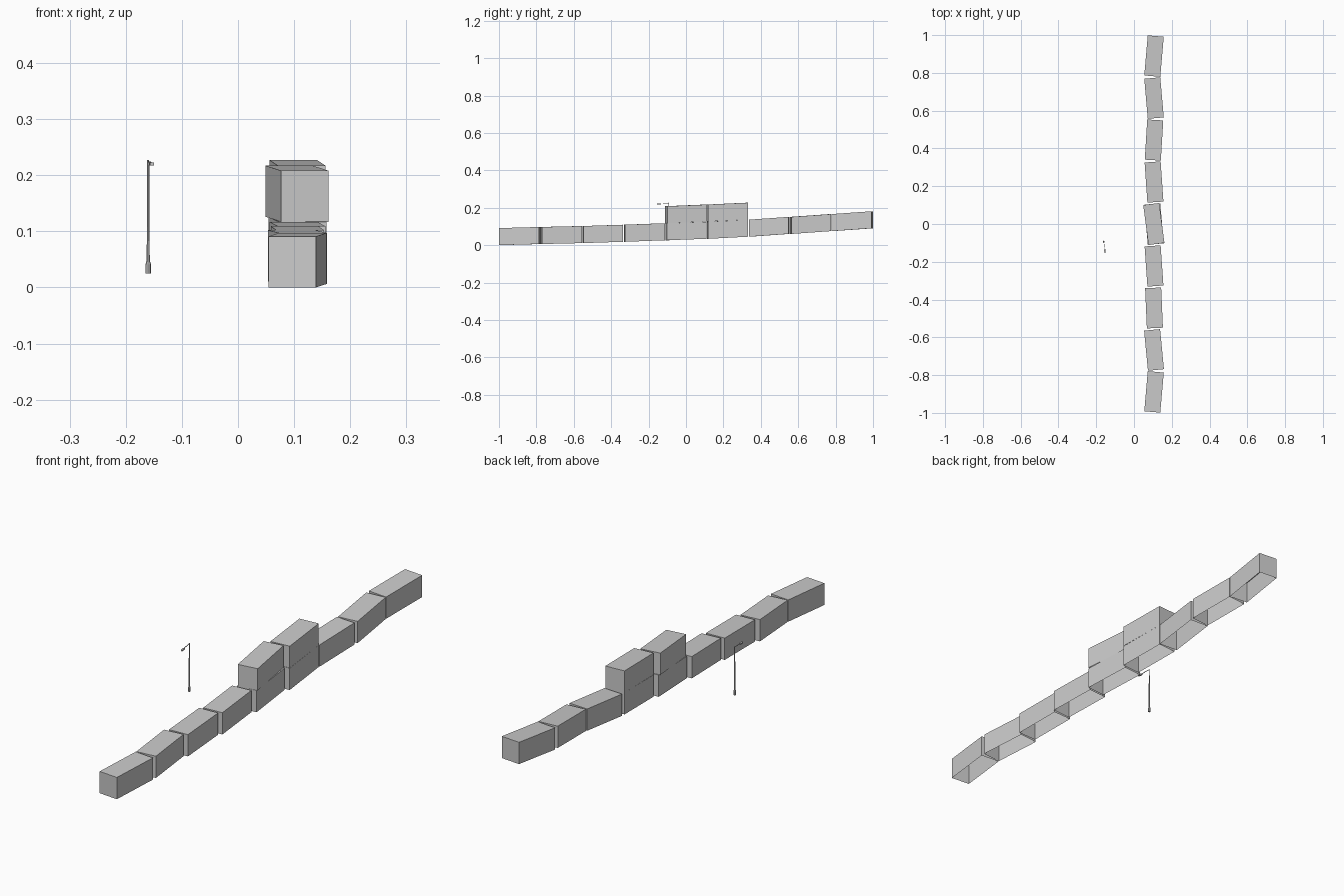
import bpy, bmesh
from math import radians
from mathutils import Matrix, Vector

if "Cube" in bpy.data.objects:
    bpy.data.objects.remove(bpy.data.objects["Cube"])

W, L, H = 0.085, 0.213, 0.091


def finish(bm, name):
    bmesh.ops.recalc_face_normals(bm, faces=bm.faces)
    mesh = bpy.data.meshes.new(name)
    bm.to_mesh(mesh)
    bm.free()
    ob = bpy.data.objects.new(name, mesh)
    bpy.context.collection.objects.link(ob)
    return ob


def block(name, x, y, z0, z1, yaw):
    """Bottomless block, sloping from z0 (front) to z1 (back), turned by yaw."""
    bm = bmesh.new()
    bmesh.ops.create_cube(bm, size=1)
    bmesh.ops.recalc_face_normals(bm, faces=bm.faces)
    under = [f for f in bm.faces if f.normal.z < -0.9]
    bmesh.ops.delete(bm, geom=under, context='FACES_ONLY')
    turn = Matrix.Rotation(radians(yaw), 4, 'Z')
    for v in bm.verts:
        base = z0 + (z1 - z0) * (v.co.y + 0.5)
        up = (v.co.z + 0.5) * H
        p = turn @ Vector((v.co.x * W, v.co.y * L, 0))
        v.co = (p.x + x, p.y + y, base + up)
    return finish(bm, name)


# Lower row of blocks climbing the slope
ground = [0.0, 0.006, 0.011, 0.018, 0.026, 0.034, 0.045, 0.060, 0.075, 0.090]
yaws = [-5, 5.5, 2.5, 4, 5, 4, -3.5, 5, -5]
for i, yaw in enumerate(yaws):
    y = (i - 4) * 2 / 9
    block(f"lower_block_{i + 1}", 0.106, y, ground[i], ground[i + 1], yaw)

# Two blocks stacked in the middle
block("upper_block_1", 0.105, 0.0, 0.117, 0.126, 7.5)
block("upper_block_2", 0.106, 2 / 9, 0.126, 0.136, 4)


def lathe(name, loc, rings, sides=8):
    """Stack of polygon rings (radius, z)."""
    bm = bmesh.new()
    for (r0, z0), (r1, z1) in zip(rings, rings[1:]):
        bmesh.ops.create_cone(bm, cap_ends=False, segments=sides, radius1=r0, radius2=r1,
                              depth=z1 - z0,
                              matrix=Matrix.Translation((0, 0, (z0 + z1) / 2)))
    bmesh.ops.remove_doubles(bm, verts=bm.verts, dist=1e-5)
    bmesh.ops.holes_fill(bm, edges=bm.edges, sides=sides)
    ob = finish(bm, name)
    ob.location = loc
    return ob


# Lamp post: base collar and tapered pole
px, py = -0.160, -0.093
lathe("lamp_base", (px, py, 0), [(0.005, 0.025), (0.005, 0.041), (0.0035, 0.046)])
lathe("lamp_pole", (px, py, 0), [(0.0028, 0.044), (0.0018, 0.227)])


def beam(name, a, b, w, h):
    a, b = Vector(a), Vector(b)
    d = b - a
    bm = bmesh.new()
    bmesh.ops.create_cube(bm, size=1, matrix=Matrix.Diagonal((w, d.length, h, 1)))
    ob = finish(bm, name)
    ob.location = (a + b) / 2
    ob.rotation_euler = d.to_track_quat('Y', 'Z').to_euler()
    return ob


# Arm and lamp head reaching to the front
beam("lamp_arm", (px, py, 0.224), (-0.155, -0.137, 0.2225), 0.002, 0.002)
beam("lamp_head", (-0.1555, -0.134, 0.2205), (-0.153, -0.154, 0.2200), 0.007, 0.005)
